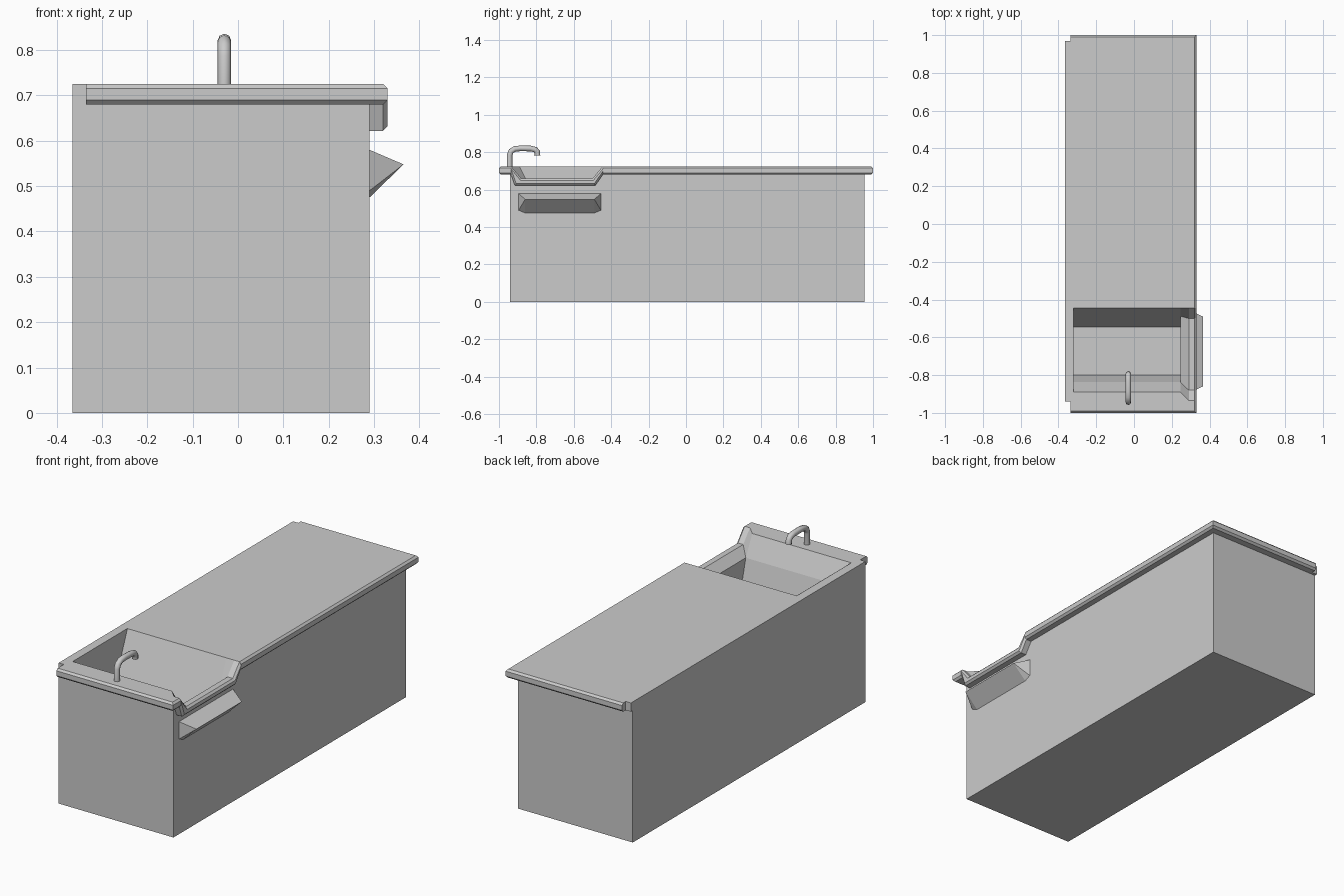
import bpy, bmesh

if "Cube" in bpy.data.objects:
    bpy.data.objects.remove(bpy.data.objects["Cube"])


def finish(bm, name):
    bmesh.ops.recalc_face_normals(bm, faces=bm.faces)
    me = bpy.data.meshes.new(name)
    bm.to_mesh(me)
    bm.free()
    ob = bpy.data.objects.new(name, me)
    bpy.context.collection.objects.link(ob)
    return ob


def from_faces(name, faces):
    """Mesh from polygons given as point lists, welded together."""
    bm = bmesh.new()
    for f in faces:
        bm.faces.new([bm.verts.new(p) for p in f])
    bmesh.ops.remove_doubles(bm, verts=bm.verts, dist=1e-5)
    return finish(bm, name)


def prism(name, base, offset, bevel_test):
    """Extrude an outline and chamfer the edges whose two ends pass the test."""
    bm = bmesh.new()
    f = bm.faces.new([bm.verts.new(p) for p in base])
    r = bmesh.ops.extrude_face_region(bm, geom=[f])
    bmesh.ops.translate(bm, vec=offset,
                        verts=[v for v in r["geom"] if isinstance(v, bmesh.types.BMVert)])
    edges = [e for e in bm.edges if bevel_test(e.verts[0].co, e.verts[1].co)]
    bmesh.ops.bevel(bm, geom=edges, offset=0.01, segments=1, affect='EDGES')
    return finish(bm, name)


XB, XR = 0.29, 0.33          # cabinet side, counter edge
XL, XI = -0.319, 0.245       # sink left wall, sink inner right wall
X0, Y0, Y1, ZC, ZT = -0.365, -0.94, 0.955, 0.68, 0.725

# Cabinet: open top, right wall lowered under the sink
right = [(XB, y, z) for y, z in [(Y0, 0), (Y1, 0), (Y1, ZC), (-0.45, ZC),
                                 (-0.50, 0.64), (-0.90, 0.64), (Y0, ZC)]]
from_faces("cabinet", [
    right,
    [(X0, Y0, 0), (X0, Y1, 0), (X0, Y1, ZC), (X0, Y0, ZC)],
    [(X0, Y0, 0), (XB, Y0, 0), (XB, Y0, ZC), (X0, Y0, ZC)],
    [(X0, Y1, 0), (XB, Y1, 0), (XB, Y1, ZC), (X0, Y1, ZC)],
    [(X0, Y0, 0), (XB, Y0, 0), (XB, Y1, 0), (X0, Y1, 0)]])

# Countertop: slab with the sink notch open to the right side
outline = [(-0.335, -1), (XR, -1), (XR, -0.935), (XB, -0.935), (XI, -0.89),
           (-0.32, -0.89), (-0.32, -0.445), (XR, -0.445), (XR, 1), (-0.335, 1),
           (-0.335, 0.97), (X0, 0.97), (X0, Y0), (-0.335, Y0)]


def outer_rim(a, b):
    same_z = abs(a.z - b.z) < 1e-4
    return same_z and any(p(a) and p(b) for p in (
        lambda v: v.y < -0.999, lambda v: v.y > 0.999, lambda v: v.x > 0.329))


prism("countertop", [(x, y, ZC) for x, y in outline], (0, 0, ZT - ZC), outer_rim)

# Dropped counter edge in front of the sink
drop = [(-0.935, ZT), (-0.88, 0.66), (-0.50, 0.66), (-0.445, ZT),
        (-0.445, ZC), (-0.485, 0.622), (-0.915, 0.622), (-0.935, ZC)]
prism("dropped_edge", [(XB, y, z) for y, z in drop], (XR - XB, 0, 0),
      lambda a, b: a.x > 0.329 and b.x > 0.329 and abs(a.y - b.y) > 0.01)

# Sink basin: profile swept across, end walls, and a ledge to the dropped edge
P = [(-0.89, ZT), (-0.837, 0.62), (-0.80, 0.48), (-0.545, 0.48), (-0.488, 0.62), (-0.445, ZT)]
L = [(XL, y, z) for y, z in P]
R = [(XI, y, z) for y, z in P]
D = [(XB, y, z) for y, z in drop[:4]]
faces = [[L[i], L[i + 1], R[i + 1], R[i]] for i in range(5)]
faces += [L, R[1:5], [R[1], R[4], D[2], D[1]],
          [R[0], R[1], D[1], D[0]], [R[4], R[5], D[3], D[2]]]
from_faces("sink_basin", faces)

# Wedge-shaped tray on the cabinet side
bm = bmesh.new()
wall = [(-0.895, 0.58), (-0.455, 0.58), (-0.895, 0.49), (-0.455, 0.49),
        (-0.86, 0.475), (-0.49, 0.475)]
for p in [(XB, y, z) for y, z in wall] + [(0.365, -0.86, 0.548), (0.365, -0.49, 0.548)]:
    bm.verts.new(p)
bmesh.ops.convex_hull(bm, input=bm.verts)
finish(bm, "side_tray")

# Faucet: bent tube
cu = bpy.data.curves.new("faucet", 'CURVE')
cu.dimensions = '3D'
cu.bevel_depth = 0.015
cu.bevel_resolution = 2
cu.use_fill_caps = True
path = [(-0.943, 0.715), (-0.943, 0.785), (-0.935, 0.806), (-0.915, 0.818),
        (-0.885, 0.821), (-0.83, 0.82), (-0.805, 0.814), (-0.795, 0.803), (-0.794, 0.782)]
sp = cu.splines.new('POLY')
sp.points.add(len(path) - 1)
for pt, (y, z) in zip(sp.points, path):
    pt.co = (-0.03, y, z, 1)
sp.use_smooth = True
bpy.context.collection.objects.link(bpy.data.objects.new("faucet", cu))
